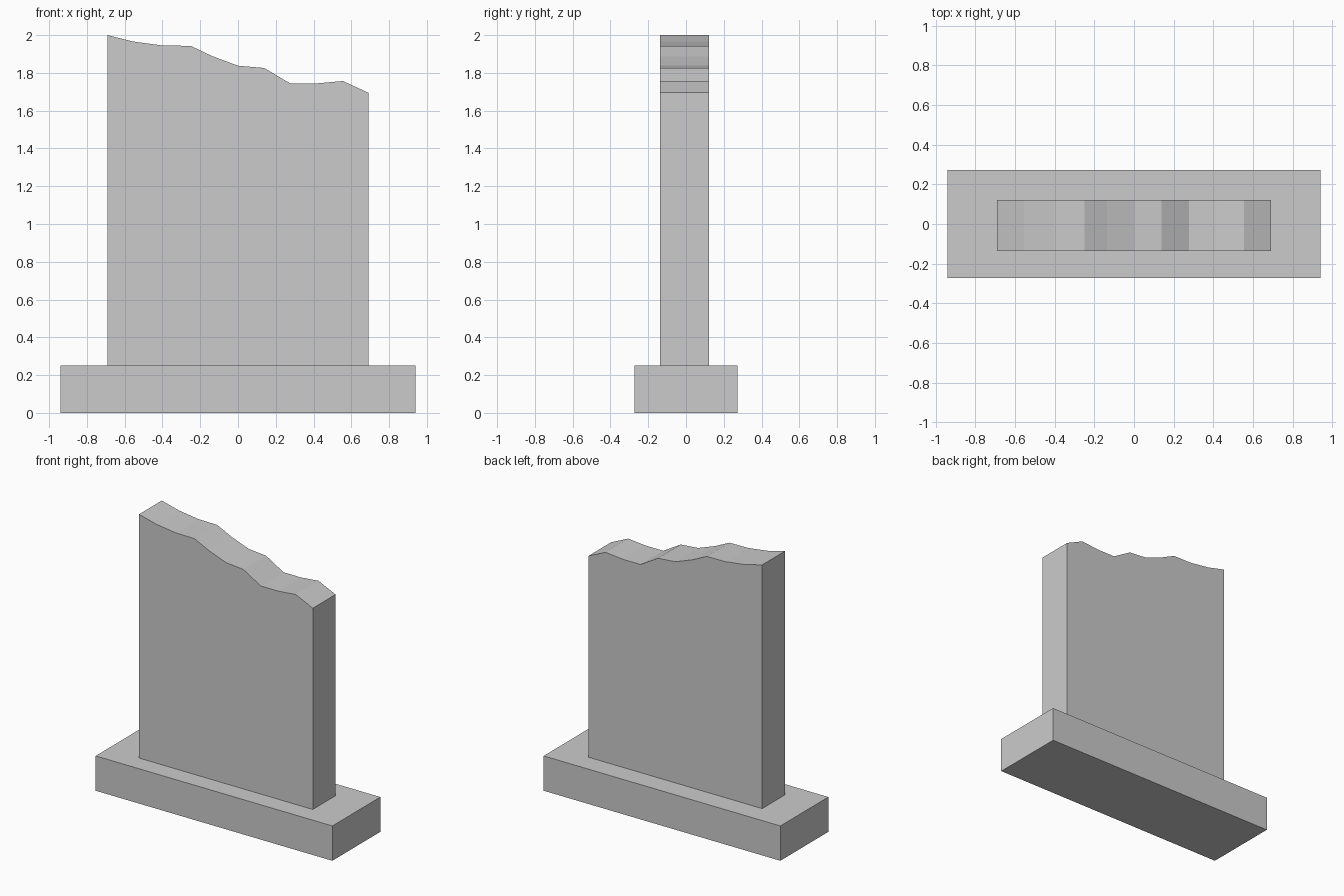
import bpy, bmesh

if "Cube" in bpy.data.objects:
    bpy.data.objects.remove(bpy.data.objects["Cube"])


def extruded(name, outline, y0, y1):
    """Solid made by sweeping an x-z outline from y0 to y1."""
    bm = bmesh.new()
    face = bm.faces.new([bm.verts.new((x, y0, z)) for x, z in outline])
    res = bmesh.ops.extrude_face_region(bm, geom=[face])
    verts = [g for g in res["geom"] if isinstance(g, bmesh.types.BMVert)]
    bmesh.ops.translate(bm, verts=verts, vec=(0, y1 - y0, 0))
    bmesh.ops.recalc_face_normals(bm, faces=bm.faces)
    mesh = bpy.data.meshes.new(name)
    bm.to_mesh(mesh)
    bm.free()
    obj = bpy.data.objects.new(name, mesh)
    bpy.context.collection.objects.link(obj)
    return obj


# Plinth
extruded("plinth", [(-0.94, 0), (0.94, 0), (0.94, 0.25), (-0.94, 0.25)], -0.272, 0.272)

# Upright slab with a broken, sloping top edge
broken_edge = [(0.69, 1.695), (0.555, 1.757), (0.415, 1.744), (0.277, 1.744),
               (0.138, 1.826), (0.0, 1.838), (-0.135, 1.888), (-0.25, 1.943),
               (-0.40, 1.945), (-0.555, 1.966), (-0.69, 2.0)]
extruded("broken_slab", [(-0.69, 0.25), (0.69, 0.25)] + broken_edge, -0.137, 0.121)
